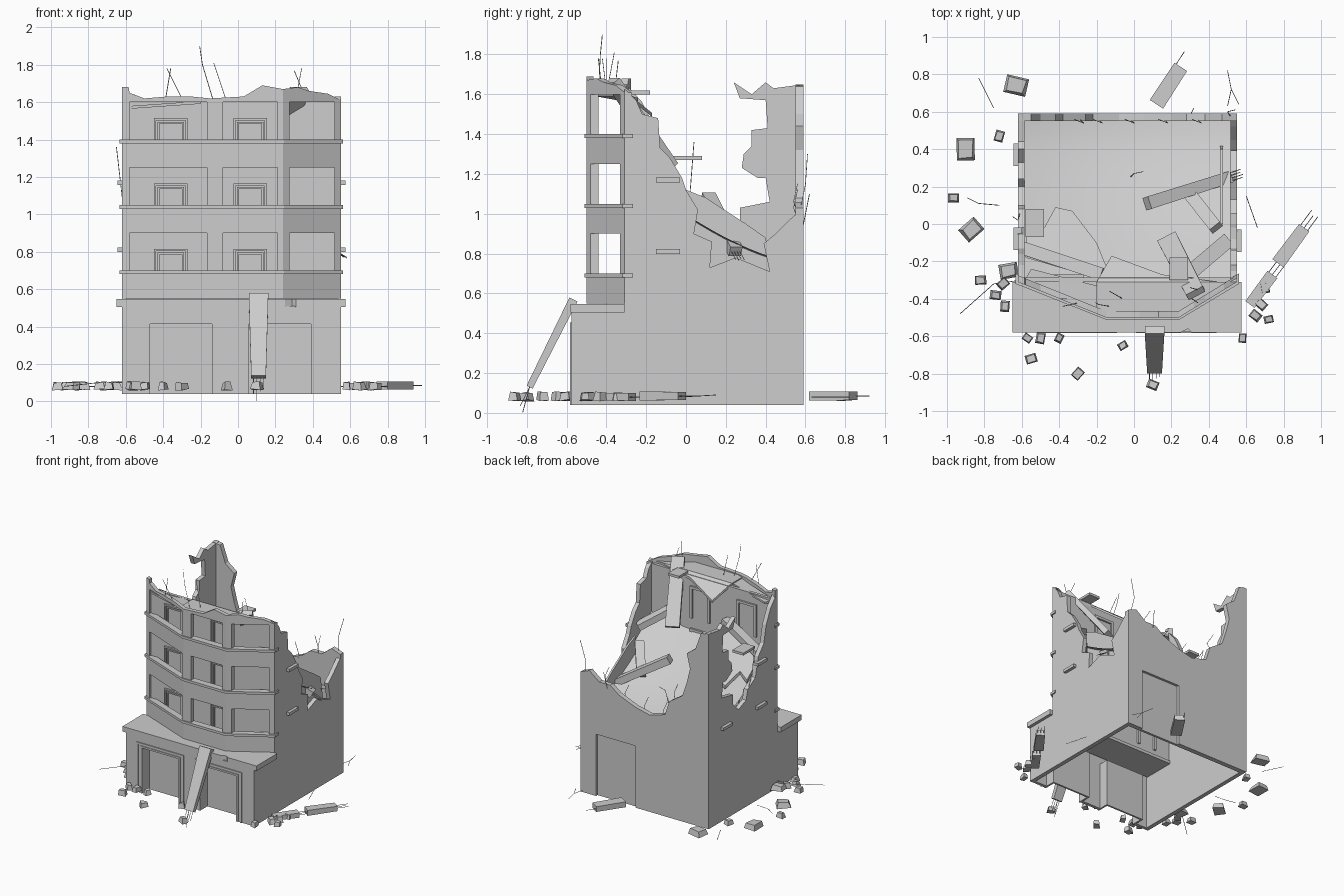
import bpy, bmesh, math, random
from mathutils import Vector, Matrix

random.seed(4)
default = bpy.data.objects.get("Cube")
if default:
    bpy.data.objects.remove(default)

CONCRETE = bpy.data.materials.new("concrete grey")
CONCRETE.use_nodes = True
GREY = (.61, .61, .61, 1)
CONCRETE.diffuse_color = GREY
CONCRETE.node_tree.nodes["Principled BSDF"].inputs["Base Color"].default_value = GREY
PLANES = {"yz": lambda a, b, c: (c, a, b),
          "xz": lambda a, b, c: (a, c, b),
          "xy": lambda a, b, c: (a, b, c)}


def finish(name, bm):
    bmesh.ops.recalc_face_normals(bm, faces=bm.faces)
    mesh = bpy.data.meshes.new(name)
    bm.to_mesh(mesh)
    bm.free()
    mesh.materials.append(CONCRETE)
    obj = bpy.data.objects.new(name, mesh)
    bpy.context.collection.objects.link(obj)
    return obj


def prism(name, outline, plane, lo, hi, tilt=(0, 0)):
    """Extrude a flat outline between two depths, optionally sloped."""
    bm = bmesh.new()
    put = PLANES[plane]
    rings = []
    for depth in (lo, hi):
        ring = []
        for a, b in outline:
            p = Vector(put(a, b, depth))
            p.z += tilt[0] * p.x + tilt[1] * p.y
            ring.append(bm.verts.new(p))
        rings.append(ring)
        bm.faces.new(ring)
    low, high = rings
    for i in range(len(low)):
        bm.faces.new((low[i - 1], low[i], high[i], high[i - 1]))
    return finish(name, bm)


def box(name, x0, x1, y0, y1, z0, z1):
    return prism(name, [(x0, y0), (x1, y0), (x1, y1), (x0, y1)], "xy", z0, z1)


def portal(name, x0, x1, z0, z1, rim, y0, y1):
    """Door surround open at the bottom."""
    outline = [(x0, z0), (x0, z1), (x1, z1), (x1, z0), (x1 - rim, z0),
               (x1 - rim, z1 - rim), (x0 + rim, z1 - rim), (x0 + rim, z0)]
    return prism(name, outline, "xz", y0, y1)


def ribbon(name, path, z0, tops, thick):
    """Wall following a plan path with a top height at every point."""
    bm = bmesh.new()
    rows = []
    for (x, y), top in zip(path, tops):
        corners = ((y, z0), (y, top), (y + thick, top), (y + thick, z0))
        rows.append([bm.verts.new((x, v, z)) for v, z in corners])
    for r, s in zip(rows, rows[1:]):
        for k in range(4):
            bm.faces.new((r[k - 1], r[k], s[k], s[k - 1]))
    bm.faces.new(rows[0])
    bm.faces.new(rows[-1])
    return finish(name, bm)


rods = []


def beam(name, a, b, width, thick, taper=1, bars=0):
    """Broken beam from a to b, with bars left sticking out at b."""
    a, b = Vector(a), Vector(b)
    d = b - a
    turn = d.to_track_quat("Y", "Z").to_matrix().to_4x4()
    place = Matrix.Translation((a + b) / 2) @ turn
    bm = bmesh.new()
    bmesh.ops.create_cube(bm, size=1)
    for v in bm.verts:
        s = taper if v.co.y > 0 else 1
        v.co = place @ Vector((v.co.x * width * s, v.co.y * d.length, v.co.z * thick * s))
    finish(name, bm)
    side = turn.to_3x3() @ Vector((1, 0, 0))
    for i in range(bars):
        foot = b + side * width * taper * .7 * (i / max(bars - 1, 1) - .5)
        rods.append([foot - d * .05, foot + d.normalized() * random.uniform(.07, .11)])


# Ground floor walls and ragged upper walls
BASE = .04
prism("front_ground_wall",
      [(-.62, BASE), (-.62, .51), (.55, .51), (.55, BASE), (.4, BASE), (.4, .42), (.06, .42),
       (.06, BASE), (-.14, BASE), (-.14, .42), (-.47, .42), (-.47, BASE)], "xz", -.575, -.55)
front_edge = [(-.575, BASE), (-.575, .51), (-.31, .51)]
prism("left_wall", front_edge + [
    (-.31, 1.63), (-.25, 1.57), (-.22, 1.5), (-.14, 1.48), (-.13, 1.33), (-.08, 1.28),
    (-.02, 1.18), (0, 1.12), (.06, 1.02), (.04, .9), (.13, .86), (.12, .73), (.25, .78),
    (.42, .71), (.39, .85), (.45, .9), (.52, .97), (.59, 1.03), (.59, BASE)], "yz", .515, .55)
prism("right_wall", front_edge + [
    (-.31, 1.66), (-.22, 1.56), (-.16, 1.44), (-.13, 1.3), (-.06, 1.22), (-.02, 1.06),
    (.08, 1), (.1, .92), (.2, .88), (.27, .95), (.27, 1.03), (.42, 1.06), (.4, 1.18),
    (.36, 1.18), (.28, 1.23), (.29, 1.3), (.33, 1.34), (.33, 1.42), (.41, 1.43), (.4, 1.57),
    (.27, 1.58), (.24, 1.66), (.33, 1.6), (.4, 1.66), (.44, 1.63), (.59, 1.65),
    (.59, BASE)], "yz", -.62, -.585)
prism("back_wall", [
    (.55, BASE), (.55, 1.03), (.47, 1.06), (.38, .99), (.28, .99), (.2, .93), (.05, .87),
    (-.08, .84), (-.22, .88), (-.26, 1), (-.38, 1.08), (-.42, 1.2), (-.45, 1.32),
    (-.42, 1.44), (-.5, 1.5), (-.55, 1.64), (-.62, 1.65), (-.62, BASE), (.05, BASE),
    (.05, .55), (.41, .55), (.41, BASE)], "xz", .55, .59)
box("back_door", .05, .41, .55, .57, BASE, .55)

# Shop fronts and canopy
for x in (-.52, .01):
    portal("shop_surround", x, x + .43, BASE, .455, .012, -.583, -.575)
    portal("shop_frame", x + .035, x + .395, BASE, .43, .015, -.58, -.47)
    box("shop_shutter", x + .05, x + .38, -.485, -.47, BASE, .42)
prism("canopy", [(-.65, -.58), (.25, -.58), (.29, -.56), (.31, -.58), (.575, -.58),
                 (.575, -.31), (-.65, -.31)], "xy", .505, .547)

# Faceted balcony front, three storeys
PLAN = [(-.62, -.31), (-.15, -.5), (.24, -.5), (.55, -.31)]


def plan_y(x):
    for (x0, y0), (x1, y1) in zip(PLAN, PLAN[1:]):
        if x <= x1:
            return y0 + (y1 - y0) * (x - x0) / (x1 - x0)
    return PLAN[-1][1]


def part_of_plan(x0, x1):
    xs = [x0] + [p[0] for p in PLAN if x0 < p[0] < x1] + [x1]
    return [(x, plan_y(x)) for x in xs]


STOREY = .35
ledge_path = [(x * 1.02, y - .01) for x, y in PLAN]
for floor in range(3):
    rise = floor * STOREY
    low = .55 + rise
    ribbon("balcony_parapet", PLAN, low, [.68 + rise] * 4, .035)
    ribbon("balcony_ledge", ledge_path, .68 + rise, [.7 + rise] * 4, .055)
    prism("balcony_floor", PLAN, "xy", low, low + .02)
    for x0, x1 in ((-.62, -.58), (-.165, -.08), (.21, .275), (.515, .55)):
        ribbon("balcony_column", part_of_plan(x0, x1), .68 + rise, [.91 + rise] * 4, .04)
    for x in (-.45, -.025):
        portal("balcony_door_surround", x, x + .18, low, .815 + rise, .012, -.325, -.305)
        portal("balcony_door_frame", x + .02, x + .16, low, .795 + rise, .01, -.32, -.305)
        portal("inner_door_frame", x, x + .18, low, .815 + rise, .02, -.29, -.27)
box("balcony_back_wall", -.6, .53, -.31, -.285, .5, 1.6)

# Broken roof edge
heights = {-.62: 1.68, -.585: 1.68, -.58: 1.65, -.5: 1.62, -.38: 1.63, -.25: 1.63, -.15: 1.62,
           .03: 1.63, .08: 1.66, .13: 1.69, .24: 1.67, .32: 1.68, .38: 1.66, .48: 1.645, .55: 1.61}
ribbon("broken_parapet", [(x, plan_y(x)) for x in heights], 1.6, heights.values(), .035)
prism("roof_strip", part_of_plan(-.2, .55) + [(-.2, -.31)], "xy", 1.6, 1.615)
prism("sloping_roof_slab", [(-.2, -.31), (.45, -.31), (.15, -.27), (-.12, -.17)],
      "xy", 1.35, 1.37, (0, -.8))
prism("hanging_roof_slab", [(-.59, -.31), (-.2, -.46), (-.2, -.33), (-.55, -.24)],
      "xy", 1.605, 1.62, (.07, 0))
box("loose_roof_plate", .19, .29, -.3, -.18, 1.6, 1.62)

# Collapsed floors inside
bm = bmesh.new()
bmesh.ops.create_grid(bm, x_segments=14, y_segments=14, size=.5)
for v in bm.verts:
    x, y = v.co.x * 1.1 - .035, v.co.y * .84 + .13
    fall = (.55 - y) / .84
    v.co = (x, y, .7 + .45 * fall ** 1.5 + .22 * x * x)
sagging = finish("sagging_floor", bm)
for face in sagging.data.polygons:
    face.use_smooth = True
box("front_floor", -.59, .52, -.54, -.27, .48, .505)
prism("fallen_floor_slab", [(-.58, -.18), (-.57, .02), (-.48, -.02), (-.42, .09), (-.33, .07),
                            (-.2, -.1), (-.13, -.27), (-.2, -.29)], "xy", 1.03, 1.06, (0, -.85))
prism("torn_side_slab", [(0, 1.12), (.1, 1.08), (.3, .95), (.4, .88), (.43, .7), (.25, .73),
                         (.1, .7), (.02, .85)], "yz", .46, .475)
beam("fallen_ledge", (-.59, -.13, 1.2), (-.17, -.27, 1.32), .07, .05)
beam("leaning_roof_beam", (.33, -.37, 1.67), (.18, -.08, 1.24), .1, .04, 1.1)
beam("short_beam", (.3, -.26, 1.3), (.5, -.09, 1.16), .08, .05)
beam("fallen_long_beam", (.07, .11, 1.08), (.51, .25, .81), .07, .06, .9, 4)
beam("fallen_cross_beam", (.29, .17, .91), (.44, -.02, 1.07), .07, .05)
box("hanging_plate", -.58, -.48, -.07, .08, 1.27, 1.29)

# Small ledges on the side walls
box("left_wall_ledge", .54, .575, -.15, -.03, 1.158, 1.182)
box("left_wall_ledge", .54, .575, -.15, -.03, .798, .822)
for y, z in ((-.08, 1.17), (-.08, .81), (.37, .81)):
    box("right_wall_ledge", -.645, -.6, y - .06, y + .06, z - .012, z + .012)

# Beams outside
beam("leaning_front_beam", (.11, -.565, .57), (.11, -.785, .13), .105, .045, .75, 4)
beam("ground_beam", (.77, -.21, .085), (.91, -.02, .085), .075, .045, .9, 3)
beam("ground_beam_end", (.62, -.43, .08), (.74, -.27, .08), .06, .035, 1.1, 3)
beam("back_ground_beam", (.12, .64, .085), (.25, .84, .085), .085, .045, .95, 1)

# Scattered rubble: x, y, size
rubble = [(-.63, .74, .12), (-.9, .4, .12), (-.72, .47, .06), (-.965, .14, .06), (-.87, -.03, .11),
          (-.82, -.3, .06), (-.74, -.38, .06), (-.67, -.25, .1), (-.69, -.44, .06),
          (-.7, -.32, .06), (-.55, -.72, .06), (-.3, -.8, .06), (-.06, -.65, .05), (.1, -.86, .06),
          (.58, -.61, .05), (.65, -.49, .06), (.72, -.51, .05), (.7, -.34, .06), (.68, -.43, .06),
          (-.5, -.61, .06), (-.4, -.61, .05), (-.57, -.61, .05)]
for x, y, size in rubble:
    bm = bmesh.new()
    bmesh.ops.create_cube(bm, size=1)
    spin = Matrix.Rotation(random.uniform(0, math.pi), 3, "Z")
    for v in bm.verts:
        s = size * (random.uniform(.6, .85) if v.co.z > 0 else 1)
        lift = random.uniform(.03, .05)
        v.co = spin @ Vector((v.co.x * s, v.co.y * s * .8, v.co.z * lift)) + Vector((x, y, .083))
    finish("rubble_block", bm)

# Bent reinforcing rods
rods += [[(-.39, -.4, 1.6), (-.36, -.4, 1.78)], [(-.29, -.42, 1.6), (-.38, -.44, 1.78)],
         [(-.13, -.44, 1.6), (-.19, -.43, 1.8), (-.205, -.42, 1.9)],
         [(-.06, -.4, 1.6), (-.13, -.36, 1.81)], [(.37, -.36, 1.6), (.3, -.34, 1.77)],
         [(.31, -.4, 1.62), (.34, -.42, 1.78)], [(.52, .57, 1), (.5, .6, 1.15), (.54, .61, 1.3)],
         [(.3, .58, .9), (.32, .62, 1.1)], [(-.6, .1, .9), (-.62, .02, 1.1), (-.65, .04, 1.36)],
         [(-.93, -.48, .08), (-.75, -.32, .1), (-.6, -.3, .1)],
         [(-.89, .14, .07), (-.83, .11, .08), (-.72, .1, .08)],
         [(-.75, .62, .08), (-.83, .78, .08)], [(.6, .15, .09), (.66, -.02, .08)],
         [(.5, .63, .08), (.52, .72, .08), (.5, .82, .08)], [(.52, .72, .08), (.56, .64, .08)],
         [(.1, -.78, .15), (.1, -.82, .003)], [(-.02, .25, .78), (0, .27, .9), (.05, .28, .92)]]
for x, z in ((-.3, .98), (-.2, .8), (-.03, .8), (.15, .85), (.33, .95)):
    rods.append([(x, .57, z), (x + .03, .54, z + .08), (x - .02, .56, z + .17)])
curve = bpy.data.curves.new("rebar", "CURVE")
curve.dimensions = "3D"
curve.bevel_depth = .002
curve.bevel_resolution = 0
curve.use_fill_caps = True
for rod in rods:
    spline = curve.splines.new("POLY")
    spline.points.add(len(rod) - 1)
    for point, co in zip(spline.points, rod):
        point.co = (*co, 1)
curve.materials.append(CONCRETE)
bpy.context.collection.objects.link(bpy.data.objects.new("rebar", curve))
